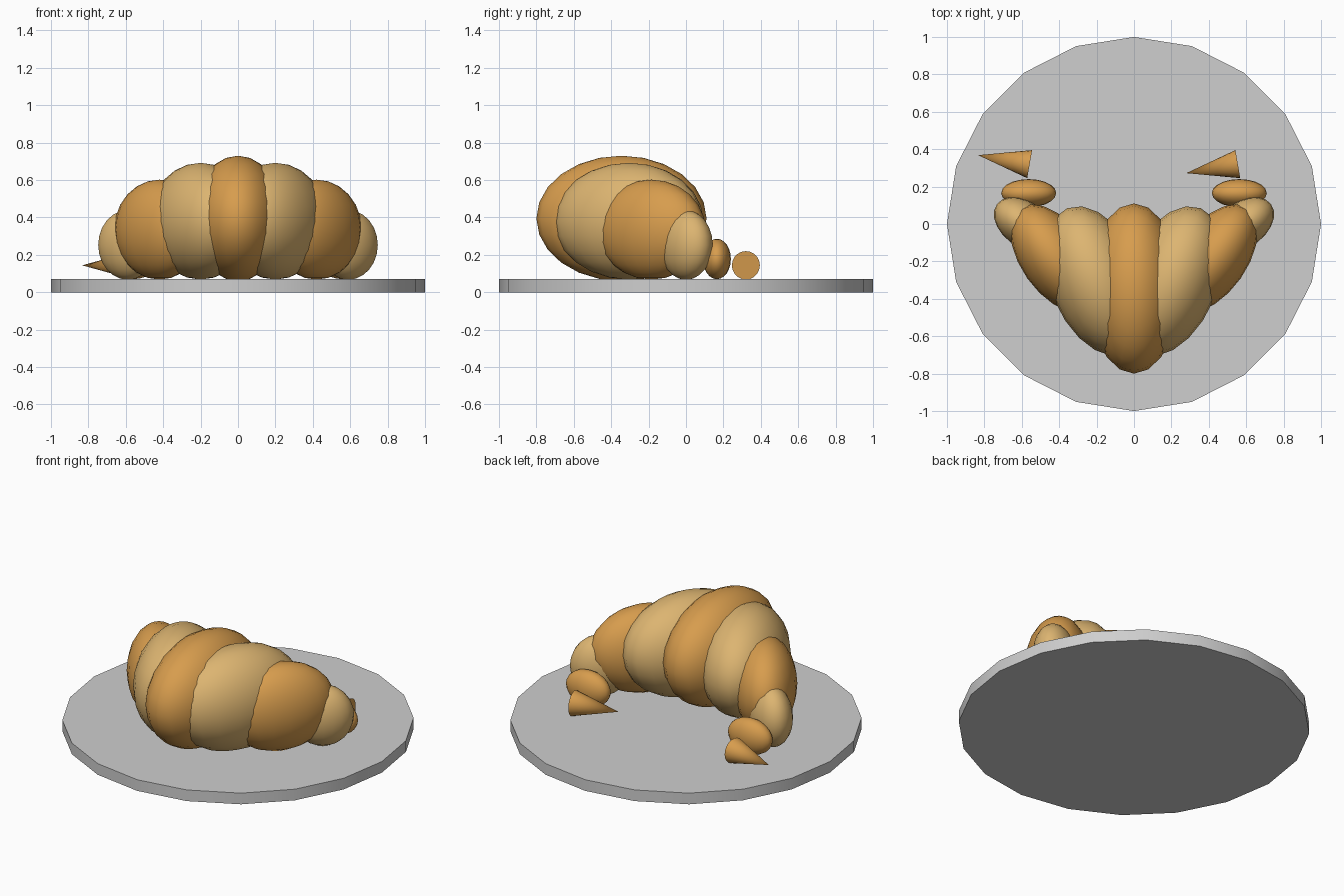
import bpy
from math import radians, pi
from mathutils import Vector

if "Cube" in bpy.data.objects:
    bpy.data.objects.remove(bpy.data.objects["Cube"], do_unlink=True)


def material(name, rgb):
    mat = bpy.data.materials.new(name)
    mat.use_nodes = True
    mat.diffuse_color = (*rgb, 1)
    mat.node_tree.nodes["Principled BSDF"].inputs["Base Color"].default_value = (*rgb, 1)
    return mat


golden = material("golden crust", (0.68, 0.335, 0.075))
pale = material("pale crust", (0.72, 0.46, 0.165))
grey = material("plate grey", (0.62, 0.62, 0.62))


def finish(name, mat):
    ob = bpy.context.object
    ob.name = name
    ob.data.materials.append(mat)
    bpy.ops.object.shade_smooth_by_angle(angle=radians(35))
    return ob


def lobe(name, mat, centre, radii, turn=0):
    """Ellipsoid with its long y axis turned outward by some degrees."""
    bpy.ops.mesh.primitive_uv_sphere_add(segments=20, ring_count=12, location=centre)
    ob = finish(name, mat)
    ob.scale = radii
    ob.rotation_euler.z = -radians(turn)


def crumb(name, base, tip):
    """Horizontal cone from the base centre to the tip."""
    base, tip = Vector(base), Vector(tip)
    axis = tip - base
    bpy.ops.mesh.primitive_cone_add(vertices=20, radius1=0.076, radius2=0,
                                    depth=axis.length, location=(base + tip) / 2)
    ob = finish(name, golden)
    ob.rotation_euler = axis.to_track_quat('Z', 'Y').to_euler()


# Plate
bpy.ops.mesh.primitive_cylinder_add(vertices=20, radius=1, depth=0.07, location=(0, 0, 0.035))
finish("plate", grey)

# Pastry body: middle lobe, then matching lobes on each side
lobe("middle_lobe", golden, (0, -0.345, 0.395), (0.245, 0.455, 0.335))
SIDE_LOBES = [
    ("inner_lobe", pale, (0.2, -0.305, 0.38), (0.248, 0.42, 0.312), 22),
    ("outer_lobe", golden, (0.42, -0.185, 0.335), (0.184, 0.33, 0.267), 35),
    ("end_lobe", pale, (0.59, 0.0, 0.253), (0.12, 0.178, 0.186), 53),
    ("tip_lobe", golden, (0.563, 0.165, 0.178), (0.147, 0.075, 0.108), 0),
]
for label, side in (("left", 1), ("right", -1)):
    for name, mat, (x, y, z), radii, turn in SIDE_LOBES:
        lobe(f"{label}_{name}", mat, (side * x, y, z), radii, side * turn)

# Pointed ends, both aimed towards -x
crumb("left_point", (0.555, 0.32, 0.144), (0.28, 0.272, 0.144))
crumb("right_point", (-0.558, 0.32, 0.144), (-0.833, 0.368, 0.144))
